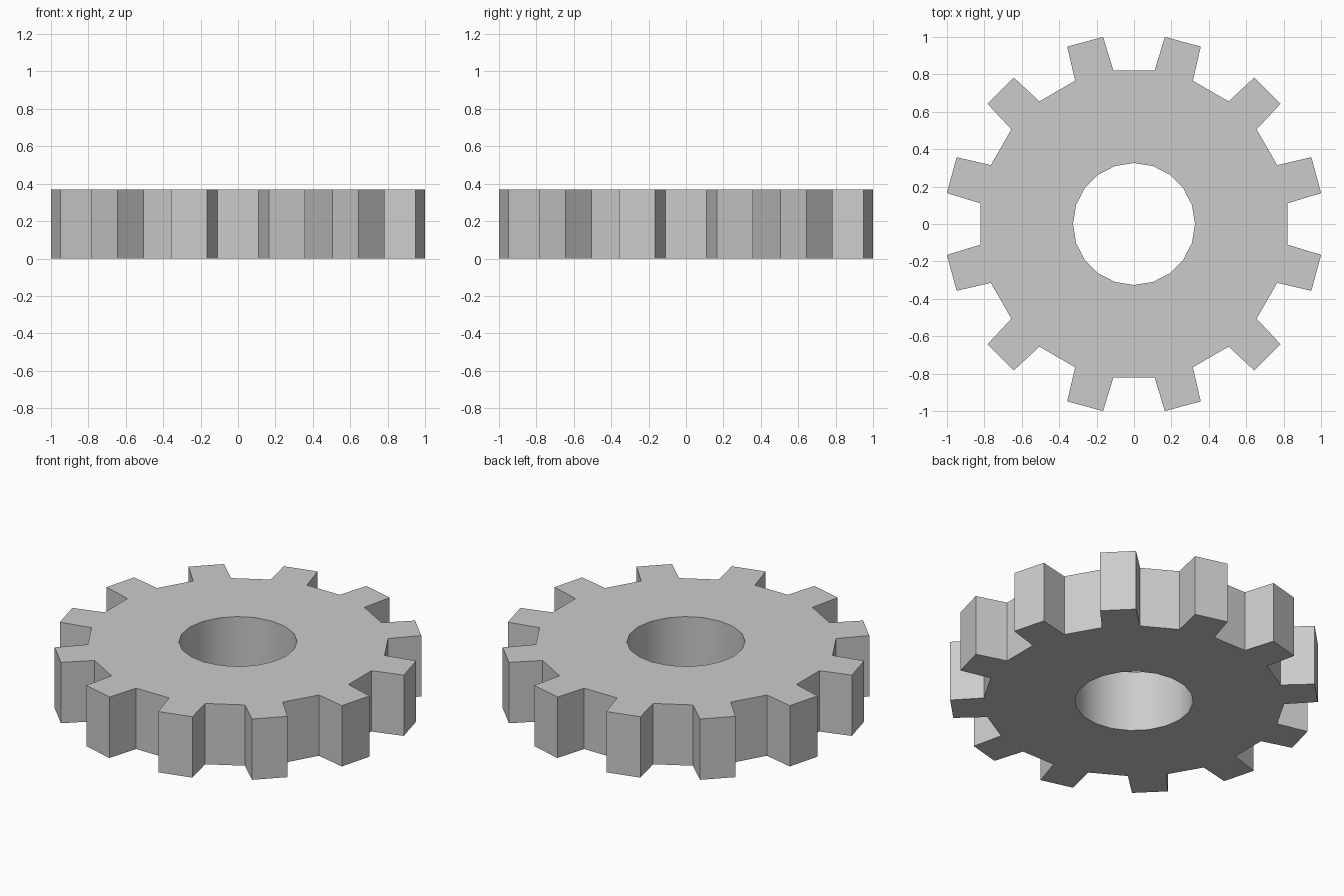
import bpy, bmesh
from math import radians, cos, sin, tau

if "Cube" in bpy.data.objects:
    bpy.data.objects.remove(bpy.data.objects["Cube"])

TEETH, HOLE_SIDES = 12, 20
HOLE_R, HEIGHT = 0.326, 0.37
# One tooth: (radius, angle from tooth centre in degrees)
TOOTH = [(0.828, -7.35), (1.0135, -5.62), (1.0135, 5.62), (0.828, 7.35)]


def polar(r, a):
    return (r * cos(a), r * sin(a), 0)


def add_loop(bm, points):
    verts = [bm.verts.new(p) for p in points]
    return [bm.edges.new((v, verts[(i + 1) % len(verts)])) for i, v in enumerate(verts)]


bm = bmesh.new()

# Toothed outline and round bore
outline = [polar(r, radians(15 + 360 / TEETH * t + a)) for t in range(TEETH) for r, a in TOOTH]
bore = [polar(HOLE_R, tau * i / HOLE_SIDES) for i in range(HOLE_SIDES)]
edges = add_loop(bm, outline) + add_loop(bm, bore)
bmesh.ops.triangle_fill(bm, edges=edges, use_beauty=True, use_dissolve=False)

# Thickness
result = bmesh.ops.extrude_face_region(bm, geom=bm.faces[:], use_keep_orig=True)
top = [g for g in result["geom"] if isinstance(g, bmesh.types.BMVert)]
bmesh.ops.translate(bm, verts=top, vec=(0, 0, HEIGHT))
bmesh.ops.recalc_face_normals(bm, faces=bm.faces[:])

mesh = bpy.data.meshes.new("gear")
bm.to_mesh(mesh)
bm.free()
gear = bpy.data.objects.new("gear", mesh)
bpy.context.collection.objects.link(gear)

# Smooth bore, crisp teeth
bpy.context.view_layer.objects.active = gear
gear.select_set(True)
bpy.ops.object.shade_smooth_by_angle(angle=radians(25))
